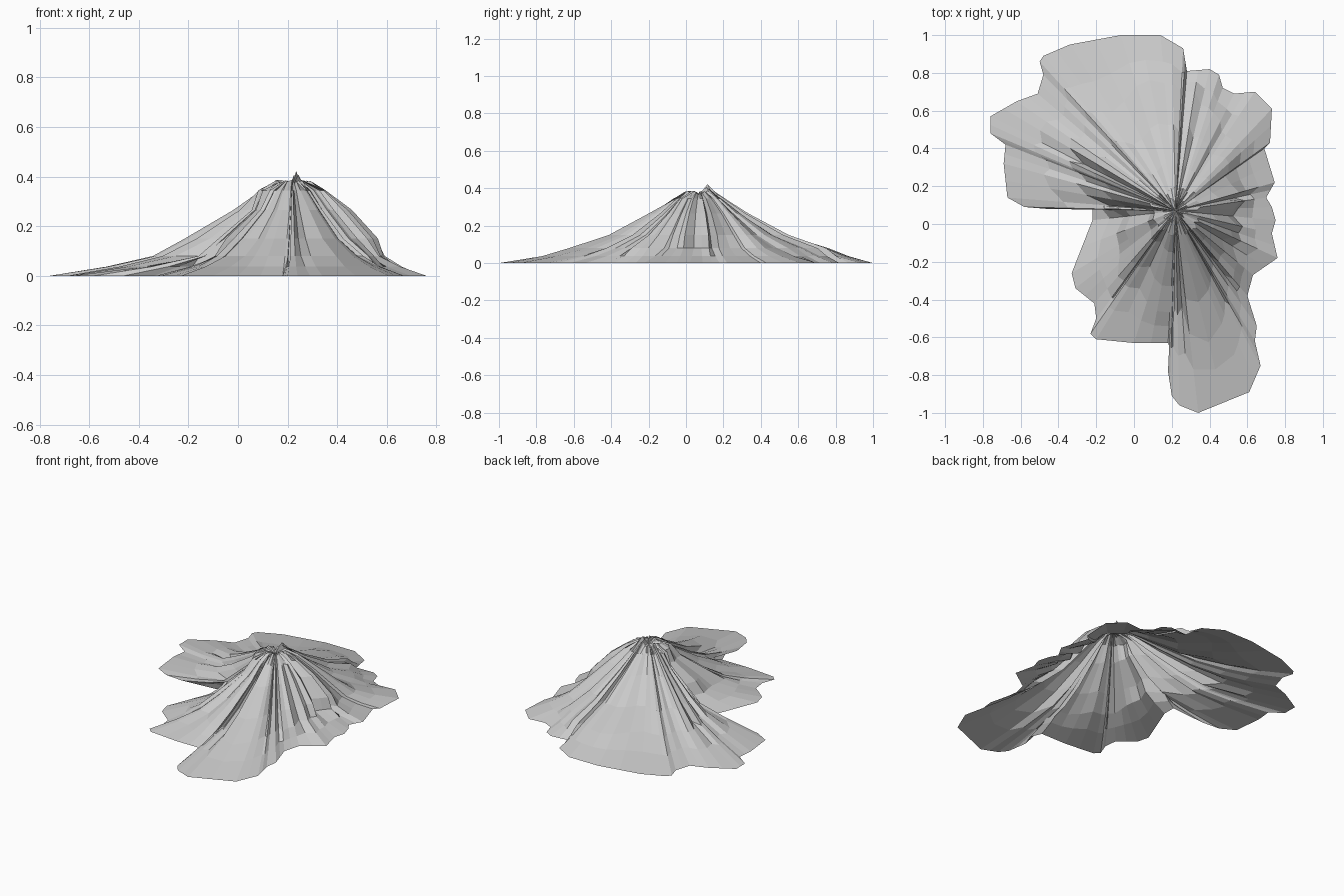
import bpy, bmesh, math, random
from mathutils import Vector

if "Cube" in bpy.data.objects:
    bpy.data.objects.remove(bpy.data.objects["Cube"])

random.seed(4)
PEAK = Vector((0.22, 0.07))

# Shoreline, anticlockwise from the east
SHORE = [(.75, .02), (.73, .09), (.70, .14), (.745, .22), (.69, .40), (.72, .43), (.73, .61),
         (.64, .70), (.53, .69), (.47, .72), (.45, .79), (.40, .82), (.28, .81), (.26, .93),
         (.14, 1.0), (-.07, 1.0), (-.34, .95), (-.48, .89), (-.50, .86), (-.48, .79),
         (-.51, .69), (-.62, .65), (-.76, .57), (-.76, .48), (-.68, .42), (-.69, .32),
         (-.67, .14), (-.58, .09), (-.46, .08), (-.22, .10), (-.22, .02), (-.33, -.26), (-.31, -.34),
         (-.21, -.42), (-.20, -.50), (-.23, -.58), (-.20, -.61), (0, -.63), (.18, -.63),
         (.21, -.70), (.18, -.78), (.20, -.91), (.24, -.96), (.34, -1.0), (.61, -.89),
         (.67, -.75), (.64, -.62), (.65, -.54), (.60, -.38), (.63, -.27), (.76, -.18),
         (.73, -.05)]

# Slope: angle, contour radius at z = 0.08, contour radius at z = 0.15
SLOPE = [(0, .35, .34), (30, .40, .34), (60, .52, .39), (90, .69, .47), (110, .75, .50),
         (135, .70, .51), (155, .60, .46), (172, .46, .32), (184, .29, .26), (212, .37, .31),
         (240, .50, .37), (268, .55, .41), (284, .72, .50), (305, .50, .36), (325, .38, .31),
         (360, .35, .34)]


def contour(angle, column):
    for a, b in zip(SLOPE, SLOPE[1:]):
        if a[0] <= angle <= b[0]:
            t = (angle - a[0]) / (b[0] - a[0])
            return a[column] + t * (b[column] - a[column])


# Rays from the summit to every shore point and edge midpoint
rays = []
for i, p in enumerate(SHORE):
    p, q = Vector(p), Vector(SHORE[(i + 1) % len(SHORE)])
    rays.append(p)
    if (q - p).length > 0.085:
        rays.append((p + q) / 2)

bm = bmesh.new()
columns = []
for i, p in enumerate(rays):
    d = p - PEAK
    shore = d.length
    angle = math.degrees(math.atan2(d.y, d.x)) % 360
    # Random gullies shared down each ray
    crease = 1 + random.uniform(-.09, .06)
    if random.random() < .15:
        crease -= .12
    r08 = min(contour(angle, 1) * (1 + (crease - 1) * .8), shore * .85)
    r15 = min(contour(angle, 2) * crease, r08 * .96)
    r27 = r15 * (.55 + .15 * max(0, math.cos(math.radians(angle))) ** 2)
    r35 = .13 * (1 + 1.5 * (crease - 1))
    rim = random.uniform(.035, .075)
    r035 = r08 + (shore - r08) * .45
    rim_z = .375 + random.uniform(-.008, .012)
    levels = [(shore, 0), (r035, .037), (r08, .08), (r15, .15), (r27, .265),
              (r35, .345), (rim, rim_z)]
    u = d.normalized()
    columns.append([bm.verts.new((PEAK.x + u.x * r, PEAK.y + u.y * r, z)) for r, z in levels])

# Mountain sides
centre = bm.verts.new((PEAK.x, PEAK.y, .365))
for a, b in zip(columns, columns[1:] + columns[:1]):
    for k in range(6):
        bm.faces.new((a[k], b[k], b[k + 1], a[k + 1]))
    bm.faces.new((a[6], b[6], centre))

# Pointed crag on the back of the summit rim
for col in columns:
    v = col[6]
    away = math.hypot(v.co.x - .235, v.co.y - .115)
    v.co.z += max(0, .045 - away * 1.6)

bmesh.ops.recalc_face_normals(bm, faces=bm.faces)
if sum(f.normal.z for f in bm.faces) < 0:
    bmesh.ops.reverse_faces(bm, faces=bm.faces)
mesh = bpy.data.meshes.new("mountain_island")
bm.to_mesh(mesh)
bm.free()
bpy.context.collection.objects.link(bpy.data.objects.new("mountain_island", mesh))
